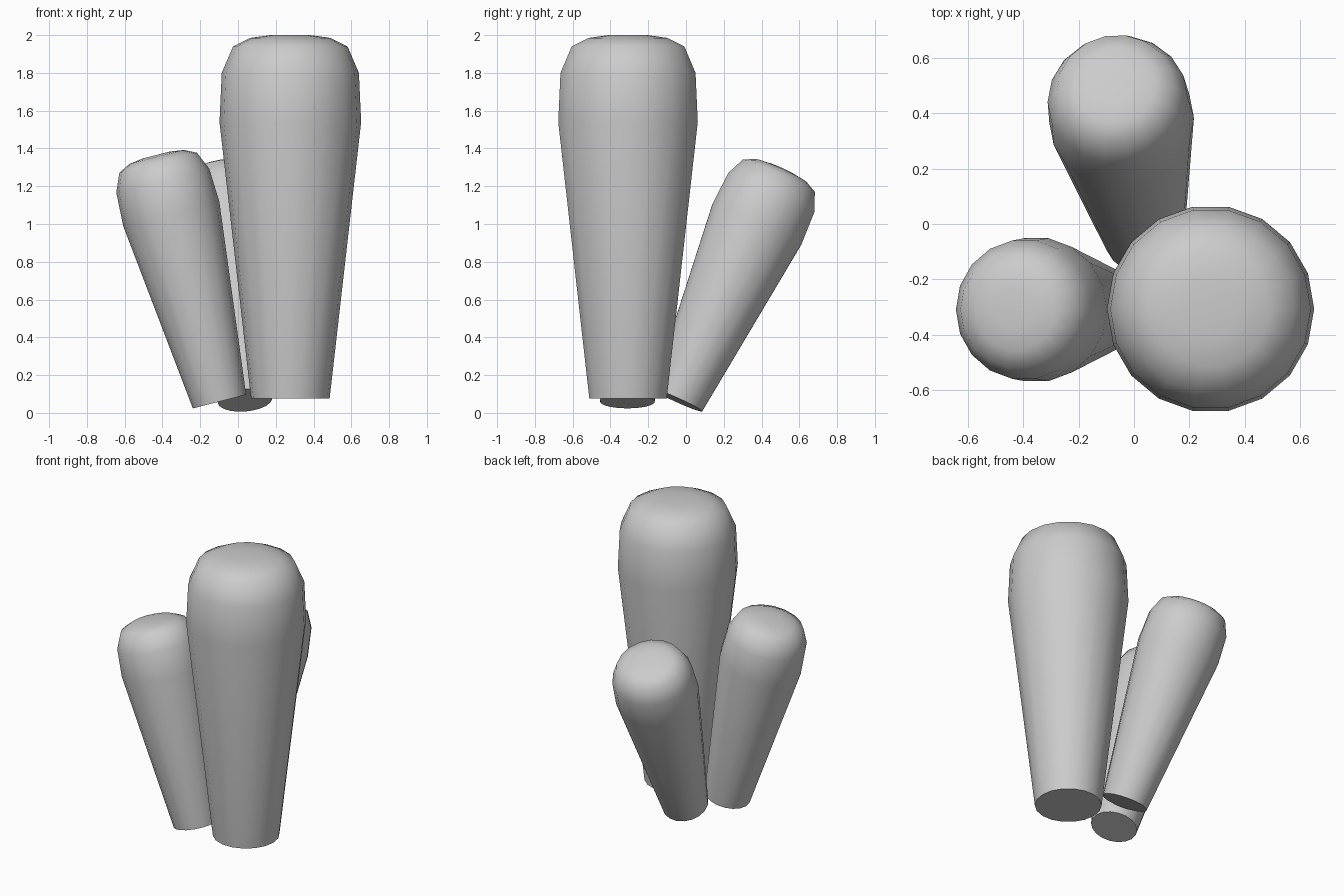
import bpy, bmesh
from math import radians, sin, cos, pi

if "Cube" in bpy.data.objects:
    bpy.data.objects.remove(bpy.data.objects["Cube"])

SIDES = 18
# Stalk profile (radius, height), flared upward with a rounded cap
PROFILE = [(0.208, 0), (0.375, 1.465), (0.363, 1.725), (0.303, 1.865),
           (0.213, 1.91), (0.105, 1.925)]


def stalk(name, base, scale, tilt, heading):
    bm = bmesh.new()
    rings = [[bm.verts.new((r * cos(2 * pi * i / SIDES), r * sin(2 * pi * i / SIDES), z))
              for i in range(SIDES)] for r, z in PROFILE]
    for low, high in zip(rings, rings[1:]):
        for i in range(SIDES):
            j = (i + 1) % SIDES
            bm.faces.new((low[i], low[j], high[j], high[i]))
    bm.faces.new(rings[0][::-1])
    bm.faces.new(rings[-1])
    mesh = bpy.data.meshes.new(name)
    bm.to_mesh(mesh)
    bm.free()
    obj = bpy.data.objects.new(name, mesh)
    bpy.context.collection.objects.link(obj)
    obj.location = base
    obj.scale = (scale,) * 3
    obj.rotation_euler = (0, radians(tilt), radians(heading))
    # Smooth sides and cap, sharp rim around the base
    bpy.ops.object.select_all(action='DESELECT')
    obj.select_set(True)
    bpy.context.view_layer.objects.active = obj
    bpy.ops.object.shade_smooth_by_angle(angle=radians(60))


# Upright main stalk and two smaller leaning ones
stalk("main_stalk", (0.277, -0.307, 0.075), 1.0, 0, 0)
stalk("left_stalk", (-0.098, -0.31, 0.06), 0.7, 14.4, 180)
stalk("back_stalk", (0.037, -0.045, 0.067), 0.7, 24.7, 101)
